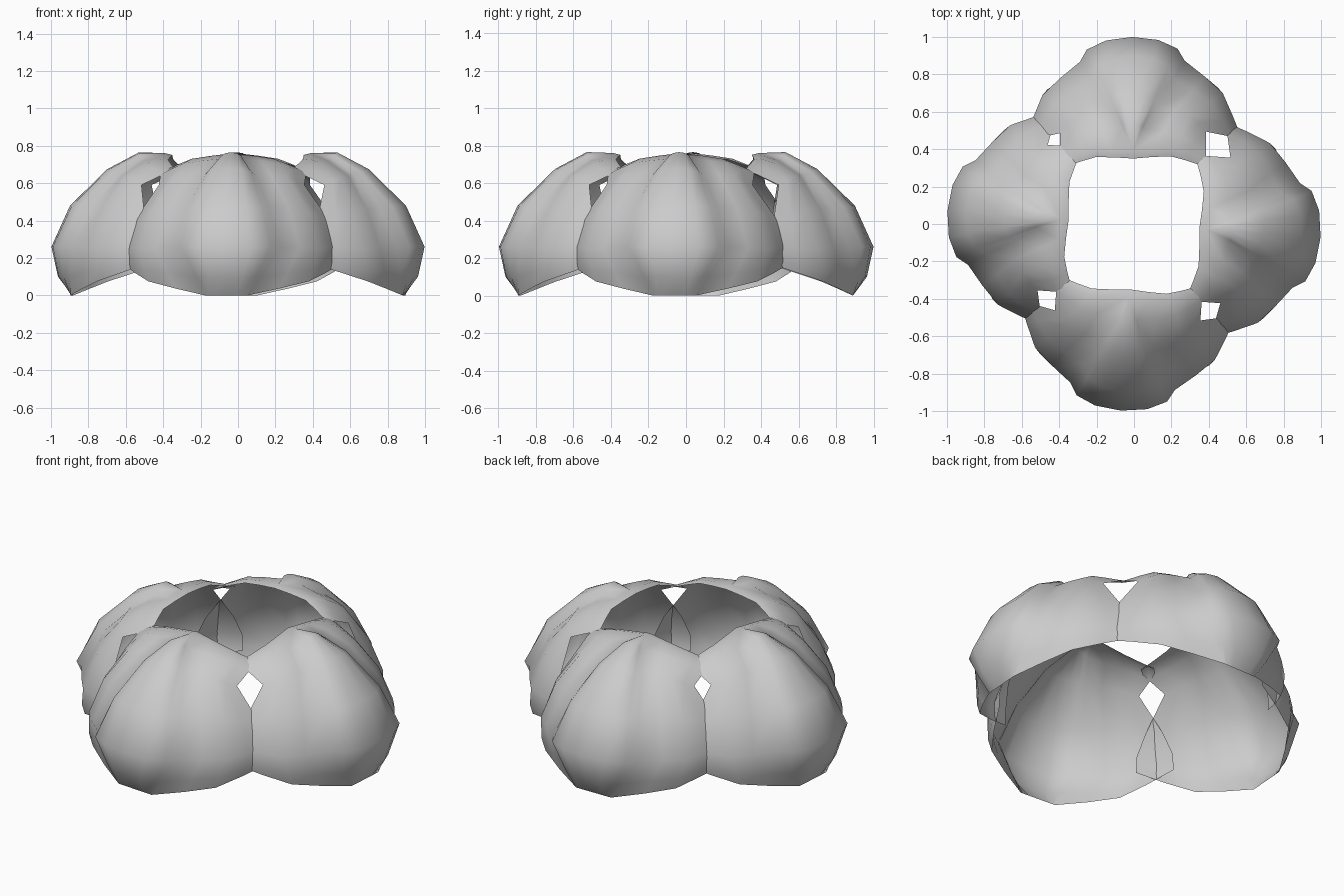
import bpy, bmesh, math
from mathutils import Vector, Matrix

if "Cube" in bpy.data.objects:
    bpy.data.objects.remove(bpy.data.objects["Cube"])

# Half petal, rows from inner rim to foot: ridge (y, z), crease, mid side, side edge
ROWS = [
    ((.35, .75), (0, .35, .75), (.20, .36, .725), (.36, .31, .67)),
    ((.39, .76), (0, .39, .76), (.22, .395, .73), (.385, .335, .66)),
    ((.53, .765), (.06, .51, .73), (.26, .47, .705), (.39, .375, .645)),
    ((.70, .675), (.135, .63, .645), (.30, .575, .635), (.39, .49, .59)),
    ((.90, .48), (.22, .775, .47), (.42, .645, .45), (.53, .46, .39)),
    ((1.0, .26), (.28, .87, .26), (.482, .695, .25), (.58, .44, .27)),
    ((.965, .10), (.18, .885, .10), (.455, .725, .14), (.585, .44, .20)),
    ((.89, 0), (.115, .89, 0), (.43, .725, .075), (.585, .44, .17)),
]


def half_row(row):
    ridge, c, m, e = row
    ridge, c, m, e = Vector((0, *ridge)), Vector(c), Vector(m), Vector(e)
    pts = []
    # rounded central bulge
    for a in (0, 30, 60):
        t = math.radians(a)
        p = c + (ridge - c) * math.cos(t)
        p.x = c.x * math.sin(t)
        pts.append(p)
    # side wing, softly curved through its middle point
    for i in range(5):
        t = i / 4
        curve = c * (2 * (t - .5) * (t - 1)) + m * (4 * t * (1 - t)) + e * (2 * t * (t - .5))
        chord = c.lerp(m, 2 * t) if t < .5 else m.lerp(e, 2 * t - 1)
        pts.append(curve.lerp(chord, .7))
    return pts


def petal(name, angle):
    bm = bmesh.new()
    grid = []
    for row in ROWS:
        h = half_row(row)
        full = [Vector((-p.x, p.y, p.z)) for p in reversed(h[1:])] + h
        grid.append([bm.verts.new(p) for p in full])
    for a, b in zip(grid, grid[1:]):
        for i in range(len(a) - 1):
            bm.faces.new((a[i], b[i], b[i + 1], a[i + 1]))
    bmesh.ops.remove_doubles(bm, verts=bm.verts, dist=.0005)
    bmesh.ops.recalc_face_normals(bm, faces=bm.faces)
    if sum(f.normal.y * f.calc_area() for f in bm.faces) < 0:
        bmesh.ops.reverse_faces(bm, faces=bm.faces)
    bm.transform(Matrix.Rotation(math.radians(angle), 4, 'Z'))
    me = bpy.data.meshes.new(name)
    bm.to_mesh(me)
    bm.free()
    ob = bpy.data.objects.new(name, me)
    bpy.context.collection.objects.link(ob)
    bpy.ops.object.select_all(action='DESELECT')
    ob.select_set(True)
    bpy.context.view_layer.objects.active = ob
    bpy.ops.object.shade_smooth_by_angle(angle=math.radians(75))


# Four petals; three are turned a few degrees
for name, angle in (("back_petal", .6), ("left_petal", 86), ("front_petal", 176), ("right_petal", -94)):
    petal(name, angle)
